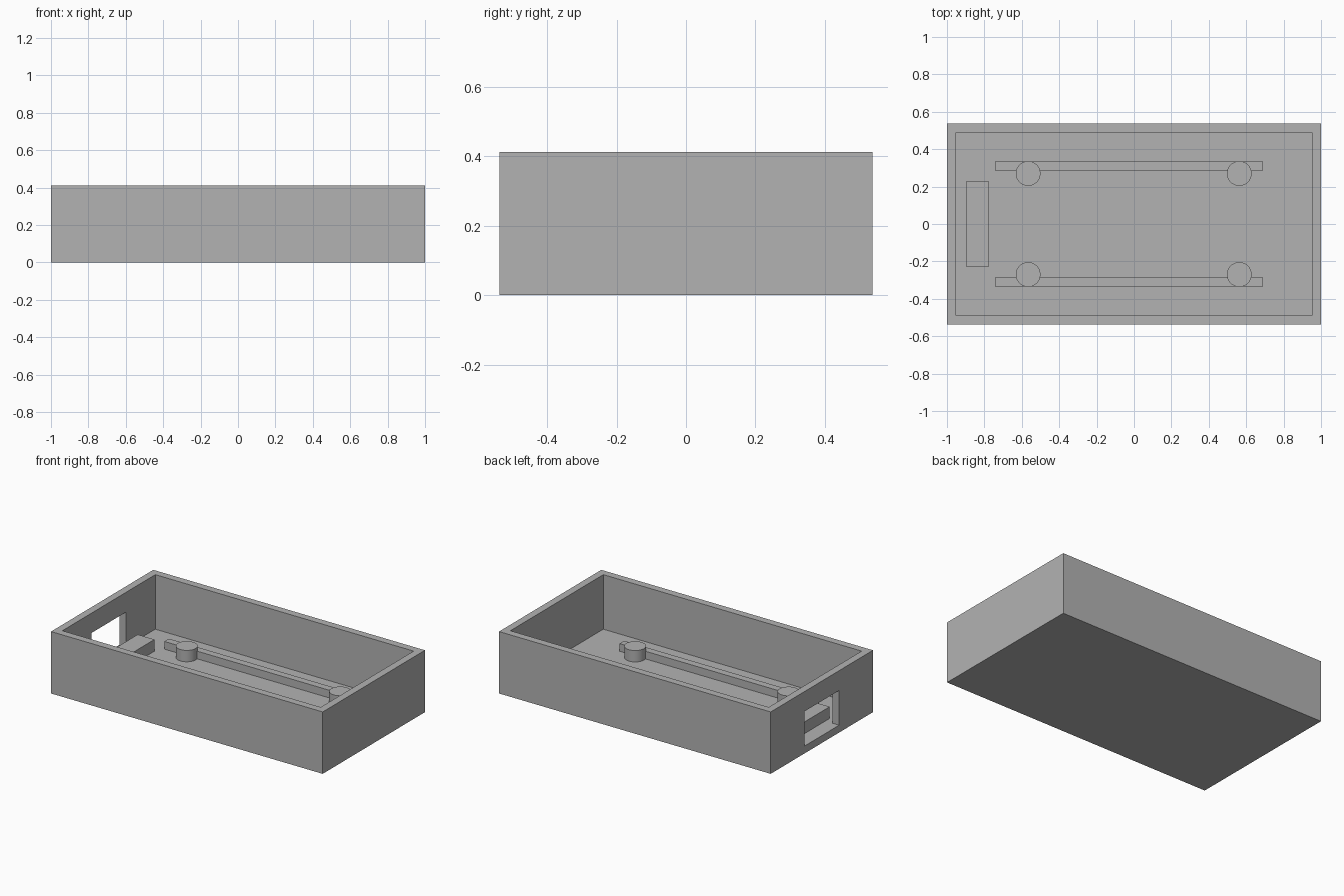
import bpy
import math

if "Cube" in bpy.data.objects:
    bpy.data.objects.remove(bpy.data.objects["Cube"], do_unlink=True)

GREY = (0.45, 0.45, 0.45, 1.0)
grey = bpy.data.materials.new("plain grey")
grey.use_nodes = True
grey.diffuse_color = GREY
grey.node_tree.nodes["Principled BSDF"].inputs["Base Color"].default_value = GREY

# Main sizes
HALF_X, HALF_Y, HEIGHT = 1.0, 0.5375, 0.412
WALL = 0.049
FLOOR = 0.049
SINK = 0.01


def box(name, x, y, z):
    """Box spanning the given (low, high) ranges."""
    ranges = (x, y, z)
    bpy.ops.mesh.primitive_cube_add(size=1, location=[(a + b) / 2 for a, b in ranges])
    obj = bpy.context.object
    obj.name = name
    obj.scale = [b - a for a, b in ranges]
    bpy.ops.object.transform_apply(location=False, rotation=False, scale=True)
    obj.data.materials.append(grey)
    return obj


def cut(target, cutter):
    """Subtract the cutter and remove it."""
    mod = target.modifiers.new("cut", "BOOLEAN")
    mod.operation = "DIFFERENCE"
    mod.solver = "EXACT"
    mod.object = cutter
    bpy.context.view_layer.objects.active = target
    bpy.ops.object.modifier_apply(modifier=mod.name)
    bpy.data.objects.remove(cutter, do_unlink=True)


# Open tray with a port opening in one end wall
tray = box("tray", (-HALF_X, HALF_X), (-HALF_Y, HALF_Y), (0, HEIGHT))
inner_x, inner_y = HALF_X - WALL, HALF_Y - WALL
cut(tray, box("cavity_cutter", (-inner_x, inner_x), (-inner_y, inner_y), (FLOOR, HEIGHT + 0.2)))
cut(tray, box("port_cutter", (-HALF_X - 0.1, -inner_x + 0.1), (-0.182, 0.182), (FLOOR, 0.28)))

# Raised block behind the port
box("port_block", (-0.898, -0.775), (-0.228, 0.228), (FLOOR - SINK, 0.127))

# Support rails and round posts on both sides
for side, sign in (("left", 1), ("right", -1)):
    rail_y = sorted((sign * 0.287, sign * 0.335))
    box("rail_" + side, (-0.743, 0.69), rail_y, (FLOOR - SINK, 0.1))
    for end, x in (("port_end", -0.566), ("far_end", 0.563)):
        low, high = FLOOR - SINK, 0.125
        bpy.ops.mesh.primitive_cylinder_add(
            vertices=48, radius=0.066, depth=high - low,
            location=(x, sign * 0.27, (low + high) / 2))
        post = bpy.context.object
        post.name = "post_" + side + "_" + end
        post.data.materials.append(grey)
        bpy.ops.object.shade_smooth_by_angle(angle=math.radians(30))
